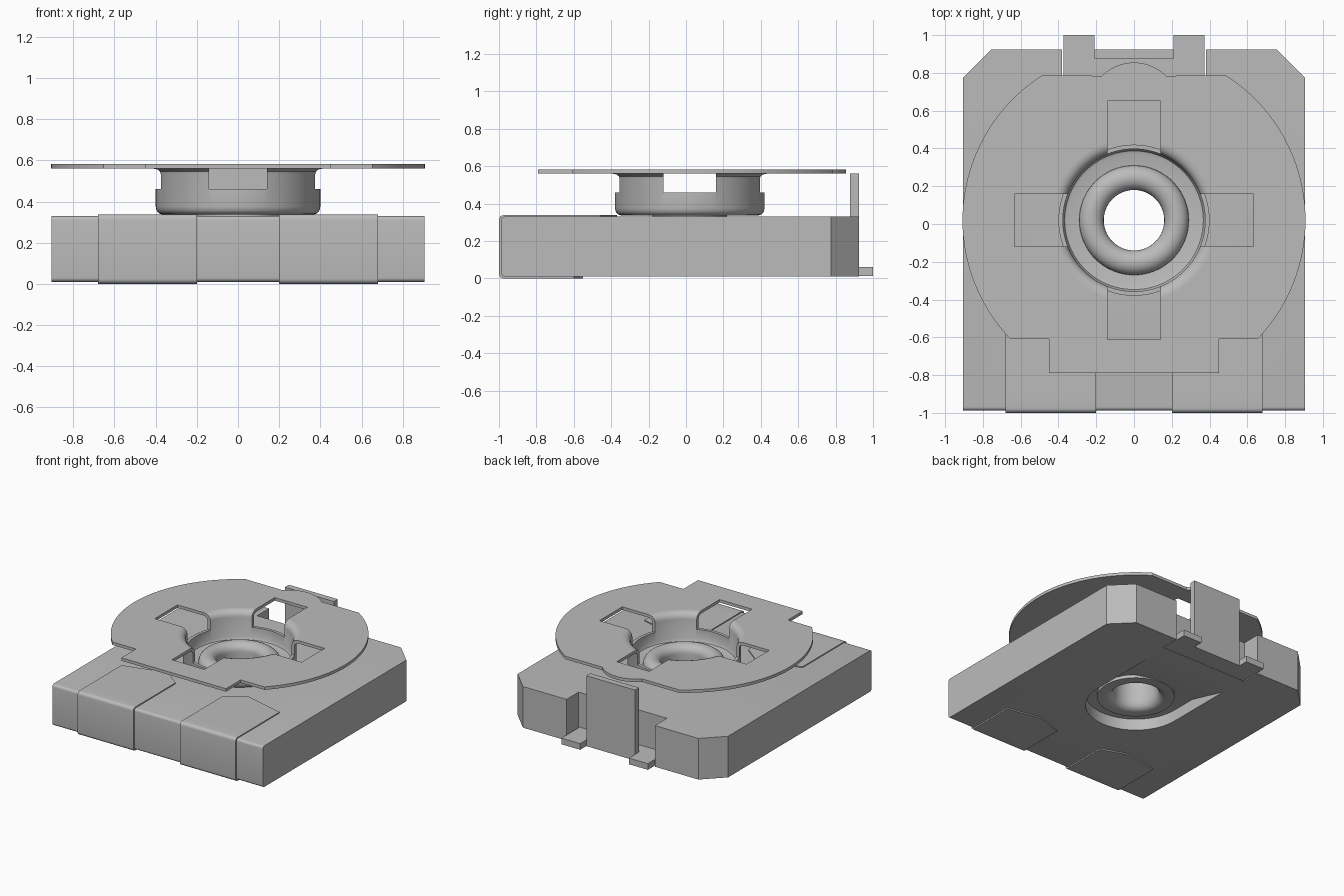
import bpy, bmesh, math
from mathutils import Matrix

if "Cube" in bpy.data.objects:
    bpy.data.objects.remove(bpy.data.objects["Cube"])

grey = bpy.data.materials.new("plain grey")
grey.use_nodes = True
COLOUR = (0.5, 0.5, 0.5, 1)
grey.diffuse_color = COLOUR
grey.node_tree.nodes["Principled BSDF"].inputs["Base Color"].default_value = COLOUR
CY = 0.02  # y of the turning axis


def finish(name, bm):
    bmesh.ops.recalc_face_normals(bm, faces=bm.faces)
    me = bpy.data.meshes.new(name)
    bm.to_mesh(me)
    bm.free()
    ob = bpy.data.objects.new(name, me)
    bpy.context.collection.objects.link(ob)
    me.materials.append(grey)
    return ob


def prism_mesh(points, z0, z1):
    bm = bmesh.new()
    face = bm.faces.new([bm.verts.new((x, y, z0)) for x, y in points])
    ext = bmesh.ops.extrude_face_region(bm, geom=[face])
    for v in ext["geom"]:
        if isinstance(v, bmesh.types.BMVert):
            v.co.z = z1
    return bm


def prism(name, points, z0, z1, round_front=0.0):
    bm = prism_mesh(points, z0, z1)
    if round_front:
        front = min(y for _, y in points)
        edges = [e for e in bm.edges if all(abs(v.co.y - front) < 1e-4 for v in e.verts)
                 and abs(e.verts[0].co.z - e.verts[1].co.z) < 1e-4]
        bmesh.ops.bevel(bm, geom=edges, offset=round_front, segments=5,
                        profile=0.5, affect='EDGES')
    return finish(name, bm)


def rect(x0, x1, y0, y1):
    return [(x0, y0), (x1, y0), (x1, y1), (x0, y1)]


def arc(cx, cy, r, a0, a1, n):
    return [(cx + r * math.cos(a0 + (a1 - a0) * i / n),
             cy + r * math.sin(a0 + (a1 - a0) * i / n)) for i in range(n + 1)]


def lathe(name, profile, steps=96):
    # Closed (radius, z) profile turned about the axis
    bm = bmesh.new()
    rings = []
    for i in range(steps):
        a = math.tau * i / steps
        rings.append([bm.verts.new((r * math.cos(a), CY + r * math.sin(a), z))
                      for r, z in profile])
    n = len(profile)
    for i in range(steps):
        p, q = rings[i], rings[(i + 1) % steps]
        for j in range(n):
            k = (j + 1) % n
            bm.faces.new((p[j], q[j], q[k], p[k]))
    return finish(name, bm)


def cut(ob, cutter):
    cutter.hide_render = True
    mod = ob.modifiers.new("cut", 'BOOLEAN')
    mod.operation = 'DIFFERENCE'
    mod.solver = 'EXACT'
    mod.object = cutter
    bpy.context.view_layer.objects.active = ob
    bpy.ops.object.modifier_apply(modifier=mod.name)
    bpy.data.objects.remove(cutter)


# Base block with chamfered back corners and a terminal notch
half = [(0.905, -0.988), (0.905, 0.775), (0.755, 0.925), (0.38, 0.925), (0.38, 0.777)]
body = prism("base_block", half + [(-x, y) for x, y in reversed(half)], 0.01, 0.33, 0.02)

# Underside recess: round at the front, its roof ramping down to the back
outline = arc(0, CY, 0.36, math.pi, math.tau, 32) + [(0.36, 0.58), (-0.36, 0.58)]
bm = prism_mesh(outline, -0.1, 0.1)
bmesh.ops.bisect_plane(bm, geom=bm.verts[:] + bm.edges[:] + bm.faces[:],
                       plane_co=(0, 0.22, 0), plane_no=(0, 1, 0))
for v in bm.verts:
    if v.co.y > 0.57 and v.co.z > 0:
        v.co.z = 0.006
cut(body, finish("recess_cutter", bm))
cut(body, prism("hole_cutter", arc(0, CY, 0.19, 0, math.tau * 47 / 48, 47), -0.2, 0.6))

# Front contact clips wrapping over the top and under the bottom
for side, label in ((1, "left"), (-1, "right")):
    def mx(pts):
        return [(side * x, y) for x, y in pts]
    prism(label + "_clip_front", mx(rect(0.2, 0.68, -1.0, -0.9)), 0.0, 0.338, 0.025)
    prism(label + "_clip_top", mx([(0.2, -0.95), (0.68, -0.95), (0.68, -0.46),
                                   (0.34, -0.37), (0.2, -0.48)]), 0.31, 0.338)
    prism(label + "_clip_bottom", mx([(0.2, -0.95), (0.68, -0.95), (0.68, -0.6),
                                      (0.4, -0.55), (0.2, -0.62)]), 0.0, 0.03)
    # Feet of the back terminal
    prism(label + "_terminal_foot", mx(rect(0.21, 0.372, 0.77, 1.0)), 0.012, 0.06)

# Back terminal
prism("terminal_base", rect(-0.22, 0.22, 0.77, 0.9), 0.012, 0.06)
prism("terminal_blade", rect(-0.21, 0.21, 0.877, 0.925), 0.012, 0.56)

# Hollow eyelet with a rolled top lip and a flat bottom flange
lip = [(0.225 + 0.065 * math.cos(a), 0.365 + 0.06 * math.sin(a))
       for a in (math.pi * (1 - i / 12) for i in range(13))]
lathe("eyelet", [(0.2, 0.1), (0.277, 0.105), (0.277, 0.075), (0.215, 0.075), (0.19, 0.083),
                 (0.17, 0.105), (0.16, 0.14)] + lip + [(0.29, 0.34), (0.2, 0.34)])

# Rotor plate: clipped round disc, back bump and front tab
R = 0.908
a_back, a_front = math.asin(0.765 / R), math.asin(0.63 / R)
bump = math.asin(0.17 / 0.241)
plate_outline = (arc(0, CY, R, -a_front, a_back, 40)
                 + arc(0, 0.614, 0.241, math.pi / 2 - bump, math.pi / 2 + bump, 14)
                 + arc(0, CY, R, math.pi - a_back, math.pi + a_front, 40)
                 + [(-0.45, -0.61), (-0.45, -0.79), (0.45, -0.79), (0.45, -0.61)])
plate = prism("rotor_plate", plate_outline, 0.56, 0.583)
cut(plate, prism("centre_cutter", arc(0, CY, 0.435, 0, math.tau * 95 / 96, 95), 0.4, 0.7))

# Drawn cup hanging below the plate, with a flared mouth
cup = lathe("rotor_cup", [
    (0.435, 0.56), (0.415, 0.556), (0.404, 0.546), (0.40, 0.53), (0.40, 0.375),
    (0.396, 0.357), (0.384, 0.343), (0.365, 0.336), (0.195, 0.336), (0.195, 0.36),
    (0.35, 0.36), (0.367, 0.366), (0.377, 0.385), (0.377, 0.535), (0.383, 0.558),
    (0.398, 0.574), (0.418, 0.582), (0.435, 0.583)])

# Four windows through the plate and the cup wall
for ob in (plate, cup):
    for r in (rect(-0.14, 0.14, -0.612, 0.652), rect(-0.632, 0.632, -0.12, 0.16)):
        cut(ob, prism("window_cutter", r, 0.46, 0.7))

# Smooth curved faces, keep edges sharp
bpy.ops.object.select_all(action='DESELECT')
for ob in bpy.context.scene.objects:
    if ob.type == 'MESH':
        ob.select_set(True)
        bpy.context.view_layer.objects.active = ob
bpy.ops.object.shade_smooth_by_angle(angle=math.radians(32))
